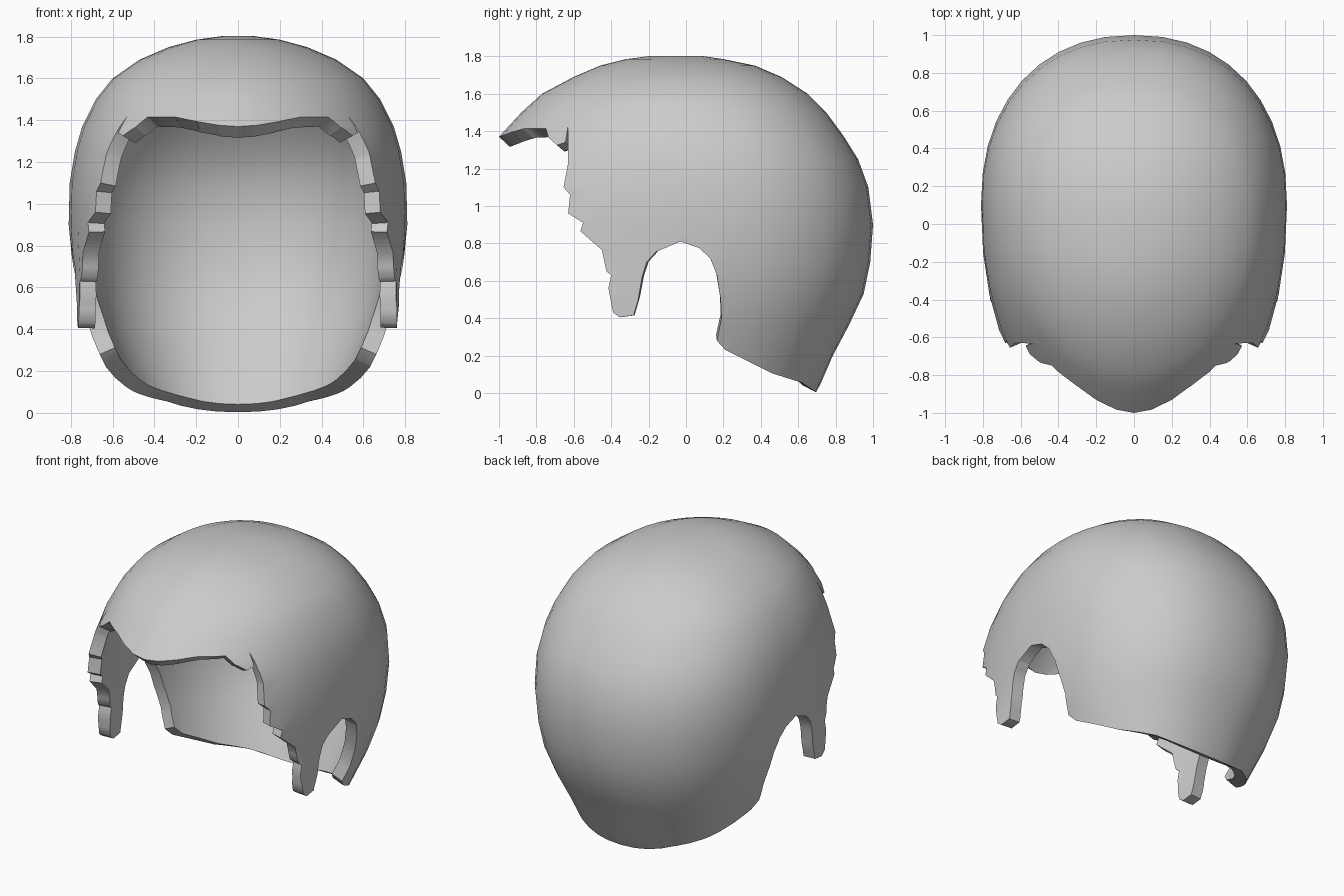
import bpy, bmesh, math

if "Cube" in bpy.data.objects:
    bpy.data.objects.remove(bpy.data.objects["Cube"])


def make_object(name, bm):
    bmesh.ops.recalc_face_normals(bm, faces=bm.faces)
    mesh = bpy.data.meshes.new(name)
    bm.to_mesh(mesh)
    bm.free()
    obj = bpy.data.objects.new(name, mesh)
    bpy.context.collection.objects.link(obj)
    return obj


def spow(v, e):
    return math.copysign(abs(v) ** e, v)


# Horizontal sections of the hair dome: z, front y, back y, half width, flare of the front sides
SECTIONS = [
    (1.803, -.18, .08, .07, 0), (1.785, -.32, .20, .20, 0), (1.75, -.46, .37, .33, 0),
    (1.69, -.60, .51, .47, 0), (1.60, -.77, .65, .60, 0), (1.50, -.88, .75, .68, 0),
    (1.37, -1.0, .845, .745, 0), (1.25, -1.1, .92, .78, 0), (1.10, -1.2, .975, .805, 0),
    (.90, -1.27, 1.0, .81, 0), (.70, -1.3, .985, .79, .015), (.53, -1.35, .95, .755, .065),
    (.36, -1.4, .87, .70, .15), (.20, -1.4, .785, .63, .15), (.05, -1.4, .72, .56, .15),
    (-.10, -1.4, .64, .48, .15)]
SEG = 40

# Closed dome
bm = bmesh.new()
rings = []
for z, front, back, width, flare in SECTIONS:
    mid = min(.1, (front + back) / 2 + max(0, 1.8 - z) * .3)
    ring = []
    for i in range(SEG):
        a = 2 * math.pi * i / SEG
        s, c = math.sin(a), math.cos(a)
        if c > 1e-6:      # front half, slightly pointed
            x, y = width * spow(s, 2 / 1.8), mid + (front - mid) * c ** (2 / 2.2)
            x *= 1 + flare * min(1, (mid - y) / .4)
        else:             # back half, fuller
            x, y = width * spow(s, 2 / 2.22), mid + (back - mid) * abs(c) ** (2 / 2.22)
        ring.append(bm.verts.new((x, y, z)))
    rings.append(ring)
for r0, r1 in zip(rings, rings[1:]):
    for i in range(SEG):
        j = (i + 1) % SEG
        bm.faces.new((r0[i], r0[j], r1[j], r1[i]))
bm.faces.new(rings[0])
bm.faces.new(rings[-1])
hair = make_object("hair", bm)

# Side outline: fringe, jagged sideburn, ear arch and nape
OUTLINE = [
    (-1.12, 1.345), (-1.0, 1.37), (-.93, 1.395), (-.86, 1.415), (-.75, 1.415), (-.735, 1.365),
    (-.69, 1.325), (-.645, 1.34), (-.632, 1.42), (-.63, 1.23), (-.655, 1.10), (-.62, 1.06),
    (-.63, .96), (-.55, .91), (-.565, .865), (-.45, .765), (-.425, .65), (-.40, .63),
    (-.415, .56), (-.39, .43), (-.355, .405), (-.28, .415), (-.255, .5), (-.235, .62),
    (-.21, .70), (-.16, .755), (-.03, .81), (.07, .775), (.13, .72), (.165, .63),
    (.185, .50), (.19, .40), (.165, .28), (.21, .23), (.46, .105), (.62, .055),
    (.70, .0), (.80, -.06), (1.3, -.06), (1.3, 2.0), (-1.12, 2.0)]
bm = bmesh.new()
face = bm.faces.new([bm.verts.new((-1.2, y, z)) for y, z in OUTLINE])
ext = bmesh.ops.extrude_face_region(bm, geom=[face], use_keep_orig=True)
bmesh.ops.translate(bm, vec=(2.4, 0, 0),
                    verts=[v for v in ext["geom"] if isinstance(v, bmesh.types.BMVert)])
bmesh.ops.triangulate(bm, faces=[f for f in bm.faces if len(f.verts) > 4])
cutter = make_object("outline_cutter", bm)
cutter.hide_render = True

# Trim the dome to the outline
bpy.context.view_layer.objects.active = hair
hair.select_set(True)
trim = hair.modifiers.new("trim", 'BOOLEAN')
trim.operation = 'INTERSECT'
trim.solver = 'EXACT'
trim.object = cutter
bpy.ops.object.modifier_apply(modifier="trim")
bpy.data.objects.remove(cutter)

# Remove the flat cut walls so only the outer skin is left
bm = bmesh.new()
bm.from_mesh(hair.data)
bm.normal_update()
walls = [f for f in bm.faces
         if abs(f.normal.x) < 1e-4 and f.calc_center_median().z < 1.6]
bmesh.ops.delete(bm, geom=walls, context='FACES')
bmesh.ops.remove_doubles(bm, verts=bm.verts, dist=.002)
bm.to_mesh(hair.data)
bm.free()

# Thicken inwards, so the rim stands square to the surface
solid = hair.modifiers.new("thickness", 'SOLIDIFY')
solid.thickness = .08
solid.offset = -1
bpy.ops.object.modifier_apply(modifier="thickness")
bpy.ops.object.shade_smooth_by_angle(angle=math.radians(50))
